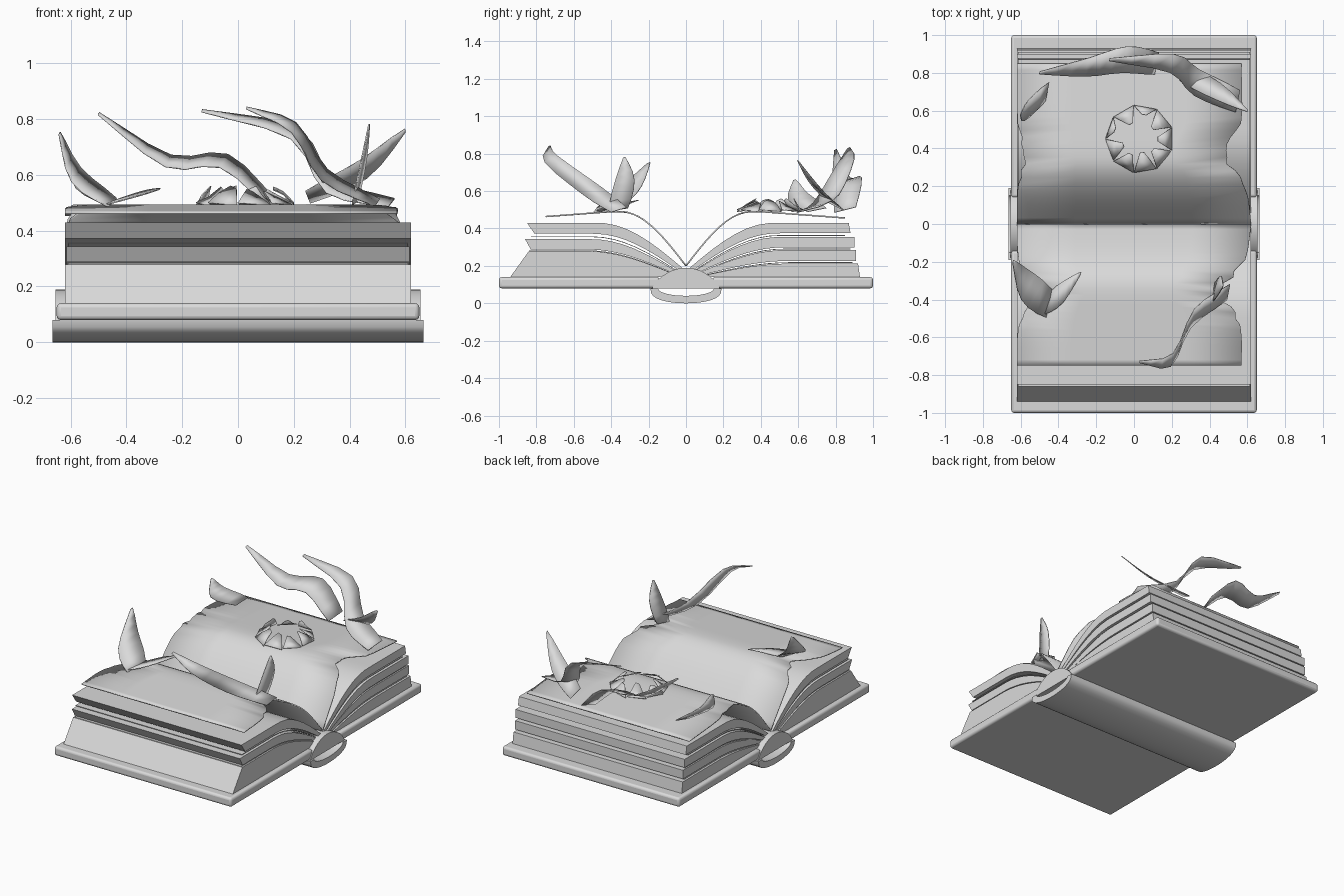
import bpy, bmesh, math, random
from mathutils import Vector

random.seed(4)
cube = bpy.data.objects.get("Cube")
if cube:
    bpy.data.objects.remove(cube)

shade = (0.7, 0.7, 0.7, 1)
grey = bpy.data.materials.new("paper_grey")
grey.use_nodes = True
grey.diffuse_color = shade
grey.node_tree.nodes["Principled BSDF"].inputs["Base Color"].default_value = shade

page_half = 0.62
floor = 0.14


def finish(name, bm):
    bmesh.ops.recalc_face_normals(bm, faces=bm.faces)
    mesh = bpy.data.meshes.new(name)
    bm.to_mesh(mesh)
    bm.free()
    mesh.materials.append(grey)
    obj = bpy.data.objects.new(name, mesh)
    bpy.context.collection.objects.link(obj)
    bpy.ops.object.select_all(action='DESELECT')
    obj.select_set(True)
    bpy.context.view_layer.objects.active = obj
    bpy.ops.object.shade_smooth_by_angle(angle=math.radians(40))
    return obj


def extrude_x(name, outline, half, bevel=0.0):
    """Closed y-z outline drawn out along x."""
    bm = bmesh.new()
    face = bm.faces.new([bm.verts.new((-half, y, z)) for y, z in outline])
    made = bmesh.ops.extrude_face_region(bm, geom=[face])["geom"]
    bmesh.ops.translate(bm, vec=(2 * half, 0, 0),
                        verts=[g for g in made if isinstance(g, bmesh.types.BMVert)])
    obj = finish(name, bm)
    if bevel:
        mod = obj.modifiers.new("rounded_edges", 'BEVEL')
        mod.width, mod.segments = bevel, 3


def strip(name, pairs, thickness, across=1):
    """Thin paper lofted through pairs of edge points."""
    bm = bmesh.new()
    rows = [[bm.verts.new(a.lerp(b, i / across)) for i in range(across + 1)] for a, b in pairs]
    for row, following in zip(rows, rows[1:]):
        for i in range(across):
            bm.faces.new((row[i], row[i + 1], following[i + 1], following[i]))
    mod = finish(name, bm).modifiers.new("paper_thickness", 'SOLIDIFY')
    mod.thickness, mod.offset = thickness, 0


def smooth_path(points, steps=3):
    """Smooth curve through the given points."""
    p = [Vector(q) for q in points]
    p = [p[0] * 2 - p[1]] + p + [p[-1] * 2 - p[-2]]
    path = []
    for before, a, b, after in zip(p, p[1:], p[2:], p[3:]):
        for k in range(steps):
            t = k / steps
            ease = t * t * (3 - 2 * t)
            bend = t * (1 - t) / 2
            path.append(a.lerp(b, ease) + ((b - before) * (1 - t) - (after - a) * t) * bend)
    return path + [p[-2]]


def ribbon(name, width, tilt, *points):
    """Torn curl that widens from its tip towards its root."""
    path = smooth_path(points)
    pairs = []
    for i, centre in enumerate(path):
        u = i / (len(path) - 1)
        spread = width * (0.1 + 0.9 * math.sin(u * 2.2))
        reach = Vector((spread * 0.2, spread, spread * tilt * (1 - u / 2)))
        pairs.append((centre - reach, centre + reach))
    strip(name, pairs, 0.005)


def arch(distance, span):
    """Rise of a page from the gutter, from zero to one."""
    return math.sin(math.pi / 2 * min(max(distance / span, 0), 1))


def page_line(side, level, end, steps=14):
    """Line of one page in the fan, from the gutter out to its free end."""
    start = 0.02 + 0.12 * (1 - level)
    root = floor + 0.05 * level
    line = []
    for i in range(steps + 1):
        y = start + (end - start) * i / steps
        line.append((side * y, root + 0.24 * level * arch(y - start, 0.45)))
    return line


# Cover boards
for side, label in ((-1, "front"), (1, "back")):
    inner, outer = side * floor, side
    board = [(inner, 0.08), (outer, 0.08), (outer, floor), (inner, floor)]
    extrude_x(label + "_cover", board, 0.65, 0.015)

# Spine: a hollow rounded shell, and the ridge where the pages gather
turns = [math.pi * i / 16 for i in range(17)]
shell = [(-0.19 * math.cos(a), 0.08 * (1 - math.sin(a) ** 0.7)) for a in turns]
hollow = [(0.15 * math.cos(a), 0.08 - 0.04 * math.sin(a)) for a in turns]
extrude_x("spine", shell + hollow, 0.665)
ridge = [(-0.18 * math.cos(a), 0.08 + 0.11 * math.sin(a) ** 1.5) for a in turns]
extrude_x("spine_ridge", ridge, 0.655)

# Page bundles: lower level, upper level, lower end, upper end
back_fan = ((0, 0.25, 0.93, 0.92), (0.3, 0.5, 0.91, 0.91),
            (0.55, 0.74, 0.9, 0.9), (0.81, 1, 0.88, 0.87))
front_fan = ((0, 0.48, 0.94, 0.84), (0.51, 0.7, 0.83, 0.86), (0.8, 1, 0.81, 0.85))
for side, label, fan in ((-1, "front", front_fan), (1, "back", back_fan)):
    for i, (low, high, low_end, high_end) in enumerate(fan):
        outline = page_line(side, high, high_end) + page_line(side, low, low_end)[::-1]
        extrude_x(f"{label}_pages_{i + 1}", outline, page_half - 0.005 * (i % 2))
    # Stray leaf in each gap between bundles
    for i, (below, above) in enumerate(zip(fan, fan[1:])):
        middle = (below[1] + above[0]) / 2
        leaf = page_line(side, middle, above[3] - 0.02)
        outline = leaf + [(y, z - 0.004) for y, z in reversed(leaf)]
        extrude_x(f"{label}_stray_leaf_{i + 1}", outline, page_half - 0.01)

# Loose top leaves, with a ragged bite torn out of each edge
for side, label, end, bite_low, bite_high in ((-1, "front", 0.75, 0.1, 0.14),
                                             (1, "back", 0.85, 0.05, 0.12)):
    pairs = []
    for i in range(25):
        y = end * i / 24
        z = 0.2 + 0.29 * arch(y, 0.35) - 0.03 * max(y - 0.4, 0) / 0.4
        tear = math.exp(-((y - 0.36) / 0.12) ** 2)
        low, high = (page_half - tear * bite * random.uniform(0.6, 1.2)
                     for bite in (bite_low, bite_high))
        high -= 0.05 * arch(y, end)
        pairs.append((Vector((-low, side * y, z)), Vector((high, side * y, z))))
    strip(label + "_loose_leaf", pairs, 0.008, 4)

# Torn curls, each from tip to root
ribbon("back_long_curl", 0.07, 0.5, (-0.5, 0.8, 0.82), (-0.25, 0.83, 0.65),
       (-0.05, 0.87, 0.65), (0.12, 0.85, 0.5))
ribbon("back_tall_curl", 0.07, 0.5, (-0.13, 0.87, 0.83), (0.2, 0.85, 0.75),
       (0.33, 0.75, 0.56), (0.55, 0.65, 0.5))
ribbon("back_corner_curl", 0.05, -1, (0.6, 0.6, 0.76), (0.45, 0.7, 0.62), (0.25, 0.8, 0.52))
ribbon("back_side_curl", 0.06, 0.4, (-0.6, 0.58, 0.66), (-0.57, 0.6, 0.57), (-0.46, 0.7, 0.5))
ribbon("front_tall_curl", 0.05, 0.6, (0.03, -0.73, 0.84), (0.2, -0.72, 0.77),
       (0.31, -0.5, 0.6), (0.5, -0.36, 0.5))
ribbon("front_spike", 0.06, 0.3, (0.47, -0.33, 0.78), (0.45, -0.33, 0.65), (0.42, -0.36, 0.5))
ribbon("front_side_curl", 0.09, 0.4, (-0.64, -0.2, 0.75), (-0.58, -0.32, 0.6),
       (-0.45, -0.42, 0.5))
ribbon("front_low_flap", 0.07, 0.2, (-0.28, -0.26, 0.55), (-0.36, -0.35, 0.53),
       (-0.46, -0.42, 0.5))

# Ring of crumpled flaps around the hole in the back leaf
centre = Vector((0.03, 0.45, 0.49))
up = Vector((0, 0, 1))
for i in range(9):
    a = math.tau * i / 9
    out = Vector((math.cos(a), math.sin(a), 0))
    along = out.cross(up)
    tip = random.uniform(0.07, 0.16)
    pairs = []
    for u in (0, 0.5, 1):
        middle = centre + out * (0.17 + (tip - 0.17) * u) + up * u * random.uniform(0.04, 0.08)
        reach = along * 0.06 * (1 - 0.8 * u)
        pairs.append((middle - reach, middle + reach + up * 0.01))
    strip(f"hole_flap_{i + 1}", pairs, 0.004)
